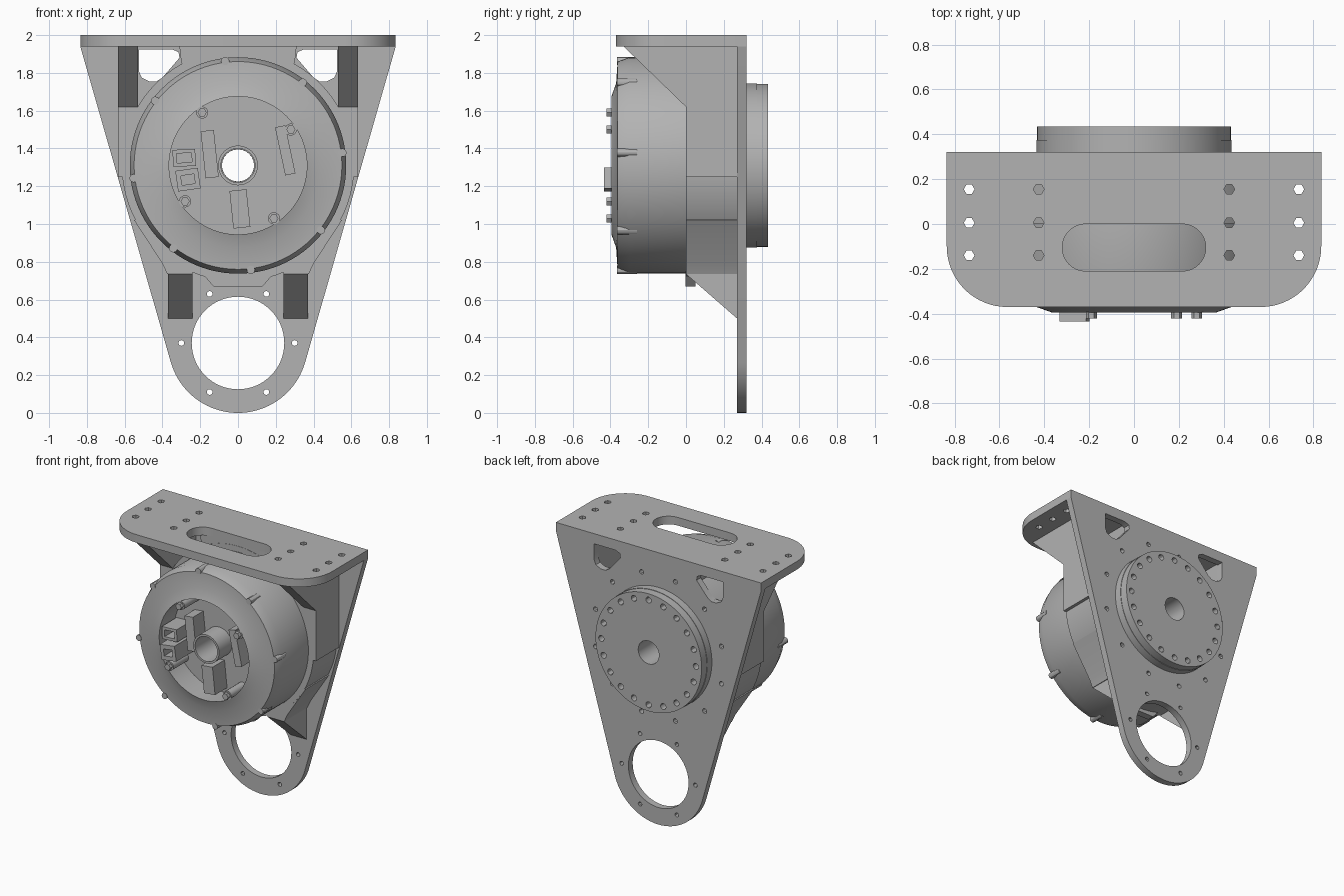
import bpy, bmesh
from math import sin, cos, pi, radians
from mathutils import Matrix

old = bpy.data.objects.get("Cube")
if old:
    bpy.data.objects.remove(old, do_unlink=True)

metal = bpy.data.materials.new("plain grey metal")
metal.use_nodes = True
GREY = (0.45, 0.45, 0.45, 1)
metal.diffuse_color = GREY
metal.node_tree.nodes["Principled BSDF"].inputs["Base Color"].default_value = GREY

AXIS_Z = 1.31      # height of the motor axis
EYE_Z = 0.37       # height of the lower mounting eye


def finish(ob):
    bpy.ops.object.select_all(action='DESELECT')
    ob.select_set(True)
    bpy.context.view_layer.objects.active = ob
    ob.data.materials.clear()
    ob.data.materials.append(metal)
    bpy.ops.object.shade_smooth_by_angle(angle=radians(30))
    return ob


def arc(cx, cy, r, a, b, n):
    return [(cx + r * cos(radians(a + (b - a) * i / n)),
             cy + r * sin(radians(a + (b - a) * i / n))) for i in range(n + 1)]


def circle(cx, cy, r, n=12):
    return arc(cx, cy, r, 0, 360, n)[:-1]


def ring_of(count, cx, cy, r, start=0):
    return arc(cx, cy, r, start, start + 360, count)[:-1]


# Columns map (u, v, depth) onto the model's axes
PLANES = {'x': Matrix(((0, 0, 1), (1, 0, 0), (0, 1, 0))),
          'y': Matrix(((1, 0, 0), (0, 0, 1), (0, 1, 0))),
          'z': Matrix.Identity(3)}


def slab(name, loops, lo, hi, axis='y'):
    """Extrude an outline (first loop) with holes (other loops) along an axis."""
    cu = bpy.data.curves.new(name, 'CURVE')
    cu.dimensions = '2D'
    cu.fill_mode = 'BOTH'
    cu.extrude = (hi - lo) / 2
    for pts in loops:
        sp = cu.splines.new('POLY')
        sp.points.add(len(pts) - 1)
        for p, (u, v) in zip(sp.points, pts):
            p.co = (u, v, 0, 1)
        sp.use_cyclic_u = True
    ob = bpy.data.objects.new(name, cu)
    bpy.context.collection.objects.link(ob)
    bpy.ops.object.select_all(action='DESELECT')
    ob.select_set(True)
    bpy.context.view_layer.objects.active = ob
    bpy.ops.object.convert(target='MESH')
    ob = bpy.context.view_layer.objects.active
    bm = bmesh.new()
    bm.from_mesh(ob.data)
    bmesh.ops.remove_doubles(bm, verts=bm.verts, dist=1e-5)
    for v in bm.verts:
        v.co.z += (lo + hi) / 2
        v.co = PLANES[axis] @ v.co
    bmesh.ops.recalc_face_normals(bm, faces=bm.faces)
    bm.to_mesh(ob.data)
    bm.free()
    return finish(ob)


def lathe(name, profile, n=96):
    """Turn a closed (radius, y) profile around the motor axis."""
    bm = bmesh.new()
    rings = [[bm.verts.new((r * cos(2 * pi * i / n), y, AXIS_Z + r * sin(2 * pi * i / n)))
              for i in range(n)] for r, y in profile]
    for k, a in enumerate(rings):
        b = rings[(k + 1) % len(rings)]
        for i in range(n):
            j = (i + 1) % n
            bm.faces.new((a[i], a[j], b[j], b[i]))
    bmesh.ops.recalc_face_normals(bm, faces=bm.faces)
    me = bpy.data.meshes.new(name)
    bm.to_mesh(me)
    bm.free()
    ob = bpy.data.objects.new(name, me)
    bpy.context.collection.objects.link(ob)
    return finish(ob)


def tilted_box(cx, cz, w, h, tilt):
    c, s = cos(radians(tilt)), sin(radians(tilt))
    return [(cx + u * w / 2 * c - v * h / 2 * s, cz + u * w / 2 * s + v * h / 2 * c)
            for u, v in ((-1, -1), (1, -1), (1, 1), (-1, 1))]


# Back plate: tapered outline, motor seat, mounting eye, windows, screw holes
outline = [(-0.835, 1.94)] + arc(0, EYE_Z, 0.37, 196, 344, 40) + [(0.835, 1.94)]
holes = [circle(0, AXIS_Z, 0.43, 64), circle(0, EYE_Z, 0.245, 64)]
window = [(0.35, 1.925), (0.315, 1.91), (0.31, 1.88), (0.40, 1.775),
          (0.43, 1.755), (0.47, 1.755), (0.51, 1.775), (0.525, 1.81), (0.525, 1.925)]
for s in (-1, 1):
    holes.append([(s * x, z) for x, z in window])
holes += [circle(x, z, 0.015) for x, z in ring_of(6, 0, EYE_Z, 0.3)]
holes += [circle(x, z, 0.017) for x, z in ring_of(12, 0, AXIS_Z, 0.53, 15)]
slab("back_plate", [outline] + holes, 0.27, 0.32)

# Top plate: rounded front corners, slot and screw holes
top = [(0.835, 0.32), (-0.835, 0.32)] + arc(-0.565, -0.1, 0.27, 180, 270, 16) \
    + arc(0.565, -0.1, 0.27, 270, 360, 16)
slot = arc(0.215, -0.105, 0.105, -90, 90, 16) + arc(-0.215, -0.105, 0.105, 90, 270, 16)
screws = [circle(s * x, y, 0.024, 6) for s in (-1, 1)
          for x in (0.425, 0.735) for y in (0.155, 0.005, -0.14)]
slab("top_plate", [top, slot] + screws, 1.94, 2.0, 'z')

# Bracket: motor ring, gussets and webs
lathe("bracket_ring", [(0.43, 0.0), (0.615, 0.0), (0.615, 0.27), (0.43, 0.27)])
upper = [(-0.33, 1.94), (0, 1.62), (0, 1.25), (0.27, 1.25), (0.27, 1.94)]
lower = [(0.27, 0.5), (0, 0.735), (0, 0.85), (0.27, 0.85)]
flank = [(0.3, 0.735), (0.375, 0.735), (0.40, 0.79), (0.55, 1.02), (0.5, 1.05)]
for s, side in ((-1, "right"), (1, "left")):
    a, b = sorted((s * 0.53, s * 0.635))
    slab("upper_gusset_" + side, [upper], a, b, 'x')
    a, b = sorted((s * 0.24, s * 0.37))
    slab("lower_gusset_" + side, [lower], a, b, 'x')
    slab("bracket_flank_" + side, [[(s * x, z) for x, z in flank]], 0.001, 0.27)
web = [(-0.31, 1.94), (-0.3, 1.85), (0.3, 1.85), (0.31, 1.94)]
slab("top_web", [web], 0.002, 0.27)
slab("lower_lip", [[(-0.13, 0.67), (0.13, 0.67), (0.2, 0.75), (-0.2, 0.75)]], -0.002, 0.05)

# Motor body with front pocket and hollow shaft
lathe("motor_body", [
    (0.09, 0.33), (0.09, -0.37), (0.105, -0.37), (0.105, -0.22), (0.365, -0.22),
    (0.365, -0.395), (0.435, -0.37), (0.55, -0.362), (0.573, -0.30),
    (0.573, 0.02), (0.428, 0.02), (0.428, 0.33)])
for i, (x, z) in enumerate(ring_of(8, 0, AXIS_Z, 0.557, 7)):
    slab("rim_screw_%d" % i, [circle(x, z, 0.022)], -0.366, -0.26)

# Output flange on the back with its ring of screw holes
lathe("output_flange", [(0.085, 0.3), (0.435, 0.3), (0.435, 0.375), (0.085, 0.375)])
sockets = [circle(x, z, 0.022) for x, z in ring_of(20, 0, AXIS_Z, 0.385)]
slab("output_face", [circle(0, AXIS_Z, 0.432, 96), circle(0, AXIS_Z, 0.085, 24)] + sockets,
     0.375, 0.435)

# Electronics inside the front pocket
for i, (x, z) in enumerate(((-0.19, 1.59), (0.28, 1.5), (0.19, 1.03), (-0.28, 1.12))):
    slab("pocket_post_%d" % i, [circle(x, z, 0.032, 16)], -0.395, -0.22)
    slab("pocket_bolt_%d" % i, [circle(x, z, 0.024, 6)], -0.422, -0.395)
slab("plug_socket", [tilted_box(-0.265, 1.235, 0.12, 0.11, 8),
                     tilted_box(-0.265, 1.235, 0.07, 0.05, 8)], -0.435, -0.22)
slab("signal_socket", [tilted_box(-0.285, 1.35, 0.12, 0.09, 3),
                       tilted_box(-0.285, 1.35, 0.08, 0.05, 3)], -0.39, -0.22)
slab("pin_header", [tilted_box(0.25, 1.39, 0.055, 0.26, 12)], -0.39, -0.22)
slab("tall_chip", [tilted_box(-0.15, 1.37, 0.07, 0.25, 6)], -0.34, -0.22)
slab("low_chip", [tilted_box(0.01, 1.08, 0.09, 0.2, 6)], -0.36, -0.22)
